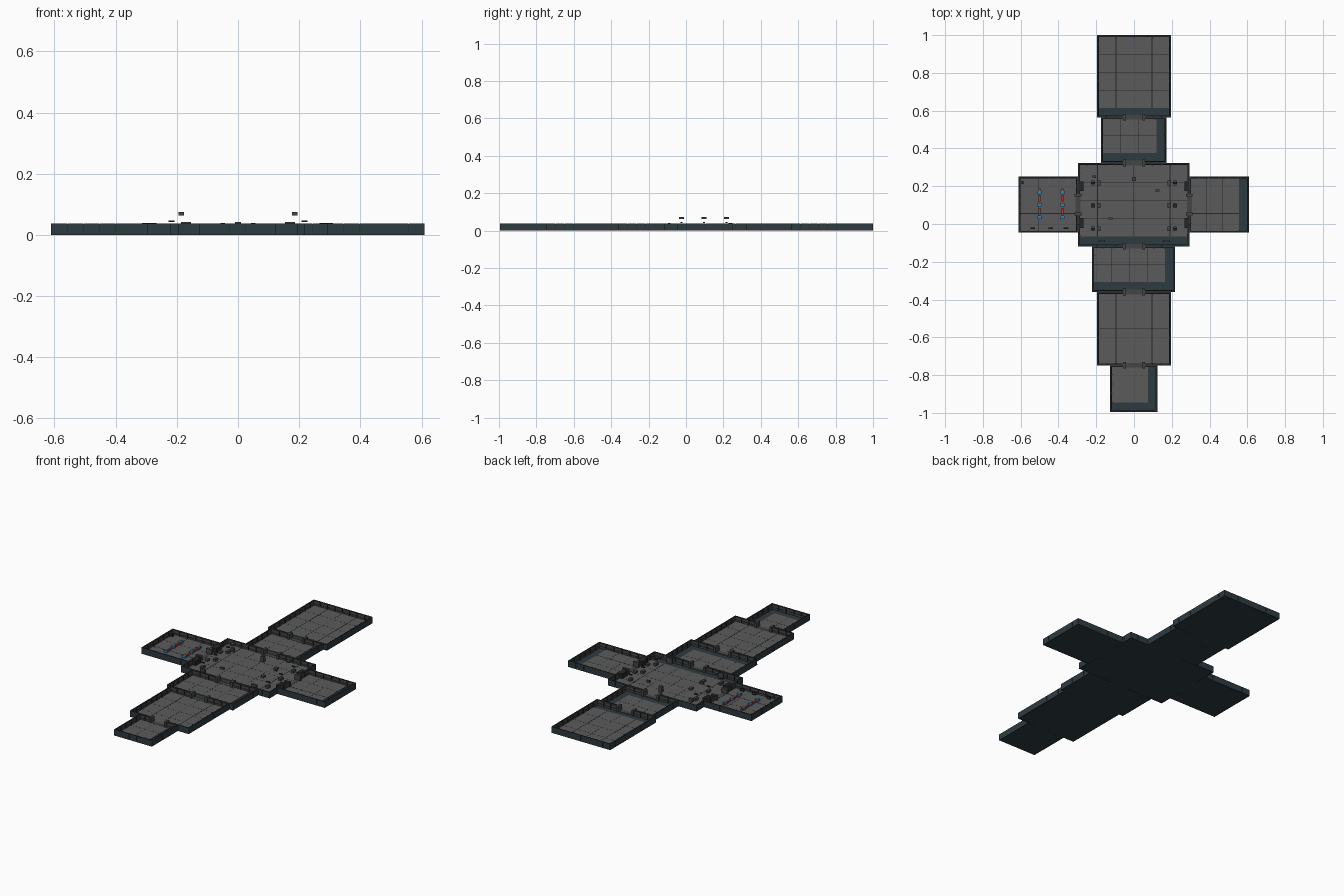
import bpy, bmesh
from mathutils import Matrix, Vector

if "Cube" in bpy.data.objects:
    bpy.data.objects.remove(bpy.data.objects["Cube"])


def mat(name, r, g, b):
    m = bpy.data.materials.new(name)
    m.diffuse_color = (r, g, b, 1)
    m.use_nodes = True
    m.node_tree.nodes["Principled BSDF"].inputs["Base Color"].default_value = m.diffuse_color
    return m


SLATE = mat("dark slate", 0.027, 0.043, 0.052)
FLOOR = mat("floor grey", 0.105, 0.105, 0.105)
PANEL = mat("panel grey", 0.06, 0.06, 0.06)
DARK = mat("seam black", 0.018, 0.019, 0.02)
RED = mat("signal red", 0.5, 0.03, 0.02)
BLUE = mat("bright blue", 0.03, 0.22, 0.5)


def boxes(name, material, items):
    """One object from many boxes given as (x0, x1, y0, y1, z0, z1)."""
    bm = bmesh.new()
    for x0, x1, y0, y1, z0, z1 in items:
        c = Vector(((x0 + x1) / 2, (y0 + y1) / 2, (z0 + z1) / 2))
        s = (abs(x1 - x0), abs(y1 - y0), abs(z1 - z0), 1)
        bmesh.ops.create_cube(bm, size=1, matrix=Matrix.Translation(c) @ Matrix.Diagonal(s))
    me = bpy.data.meshes.new(name)
    bm.to_mesh(me)
    bm.free()
    me.materials.append(material)
    ob = bpy.data.objects.new(name, me)
    bpy.context.collection.objects.link(ob)
    return ob


H = 0.037        # wall height
BASE = 0.006     # slate base top
TILE = 0.009     # floor top
DOOR = 0.05      # half door width

# name: x0, x1, y0, y1, doors (side: centre), bare strip right, bare strip front, long seams
ROOMS = {
    "north_hall": (-.196, .196, .565, 1.0, {"S": 0}, 0, .042, "x"),
    "north_passage": (-.175, .172, .323, .565, {"S": 0, "N": 0}, .047, .047, ""),
    "hub": (-.296, .293, -.118, .323, {"N": 0, "S": 0, "W": .103, "E": .103}, 0, .047, "x"),
    "west_wing": (-.611, -.296, -.046, .252, {"E": .103}, 0, 0, "y"),
    "east_wing": (.293, .609, -.046, .252, {"W": .103}, .047, 0, "y"),
    "south_passage": (-.222, .218, -.36, -.118, {"N": 0, "S": 0}, .047, .047, ""),
    "south_hall": (-.196, .196, -.748, -.36, {"N": 0, "S": 0}, 0, 0, "x"),
    "end_room": (-.127, .124, -.995, -.748, {"N": 0}, .045, .045, ""),
}


def wall_pieces(room, side):
    """Core, outer skin, inner panels, posts for one side of a room."""
    x0, x1, y0, y1, doors = room[:5]
    horiz = side in "NS"
    a, b = (x0, x1) if horiz else (y0, y1)
    edge = {"N": y1, "S": y0, "E": x1, "W": x0}[side]
    inward = -1 if side in "NE" else 1

    def place(u0, u1, d0, d1, z0, z1):
        v0, v1 = sorted((edge + inward * d0, edge + inward * d1))
        return (u0, u1, v0, v1, z0, z1) if horiz else (v0, v1, u0, u1, z0, z1)

    runs, posts = [(a, b)], []
    if side in doors:
        c = doors[side]
        runs = [(a, c - DOOR), (c + DOOR, b)]
        posts = [place(c + s * DOOR - .007, c + s * DOOR + .007, 0, .018, 0, H + .002) for s in (-1, 1)]
        posts.append(place(c - DOOR, c + DOOR, 0, .013, BASE, TILE + .001))
    core, skin, panel = [], [], []
    for r0, r1 in runs:
        core.append(place(r0 + .001, r1 - .001, .001, .007, 0, H - .001))
        n = max(1, round((r1 - r0) / .05))
        p = (r1 - r0) / n
        for i in range(n):
            u0, u1 = r0 + i * p, r0 + (i + 1) * p
            skin.append(place(u0 + .0005, u1 - .0005, 0, .003, 0, H))
            # upper and lower inner panels with a slot between
            panel.append(place(u0 + .003, u1 - .003, .006, .010, BASE, .018))
            panel.append(place(u0 + .003, u1 - .003, .006, .009, .020, H - .002))
            # rib at each joint
            if i:
                core.append(place(u0 - .002, u0 + .002, .005, .012, BASE, H - .001))
    return core, skin, panel, posts


def build_room(name, room):
    x0, x1, y0, y1, doors, right, front, seams = room
    boxes(name + "_base", SLATE, [(x0, x1, y0, y1, 0, BASE)])
    # grey floor deck, leaving the bare slate strips
    fx0, fx1 = x0 + .006, x1 - .006 - right
    fy0, fy1 = y0 + .006 + front, y1 - .006
    boxes(name + "_floor", FLOOR, [(fx0, fx1, fy0, fy1, BASE - .001, TILE)])
    # seams: thin tile grid plus the bolder long lines
    lines, z = [], (TILE - .001, TILE + .0003)
    nx, ny = max(1, round((fx1 - fx0) / .1)), max(1, round((fy1 - fy0) / .1))
    for i in range(1, nx):
        u = fx0 + (fx1 - fx0) * i / nx
        w = .0025 if seams == "x" and i in (1, nx - 1) else .0006
        lines.append((u - w, u + w, fy0, fy1, *z))
    for i in range(1, ny):
        v = fy0 + (fy1 - fy0) * i / ny
        w = .0025 if seams == "y" and i == 1 else .0006
        lines.append((fx0, fx1, v - w, v + w, *z))
    boxes(name + "_floor_seams", DARK, lines)
    # walls
    parts = [[], [], [], []]
    for side in "NSEW":
        for bucket, found in zip(parts, wall_pieces(room, side)):
            bucket += found
    for part, material, items in zip(("wall_core", "outer_skin", "wall_panels", "door_frames"),
                                     (DARK, SLATE, PANEL, PANEL), parts):
        if items:
            boxes(f"{name}_{part}", material, items)


for name, room in ROOMS.items():
    build_room(name, room)


def block(x, y, sx, sy, z0, z1):
    return (x - sx / 2, x + sx / 2, y - sy / 2, y + sy / 2, z0, z1)


# hub: rows of consoles with raised plates and floating lamps
desks, plates, lamps = [], [], []
for s in (-1, 1):
    for y in (-.025, .097, .217):
        desks.append(block(s * .217, y, .016, .026, TILE, .024))
        plates.append(block(s * .217, y, .020, .010, .042, .047))
        lamps.append(block(s * .186, y, .018, .026, .063, .074))
boxes("hub_consoles", PANEL, desks)
boxes("hub_console_plates", DARK, plates)
boxes("hub_ceiling_lamps", PANEL, lamps)
boxes("hub_cabinets", PANEL, [
    block(0, .238, .02, .02, TILE, .042), block(.17, -.09, .034, .012, TILE, .042),
    block(-.17, -.09, .034, .012, TILE, .042), block(-.21, .25, .02, .014, TILE, .03),
    block(.125, .178, .022, .01, TILE, .02), block(-.125, .03, .022, .01, TILE, .02)])

# hub: corner buttresses beside the side doors
boxes("hub_buttresses", DARK, [
    block(s * .278, y, .022, .05, TILE, H + .001) for s in (-1, 1) for y in (.005, .2)])

# west wing: two rows of red rails with blue crates
rows = (-.5, -.379)
boxes("west_red_rails", RED, [block(x, y, .010, .034, TILE, .018)
                              for x in rows for y in (.068, .136, .172)])
boxes("west_blue_crates", BLUE, [block(x, y, .020, .018, TILE, .022)
                                 for x in rows for y in (.035, .102, .168)])
boxes("west_lockers", DARK, [block(x, -.022, .024, .008, TILE, .025) for x in (-.535, -.44, -.36)]
      + [block(-.59, .22, .012, .016, TILE, .025)])
